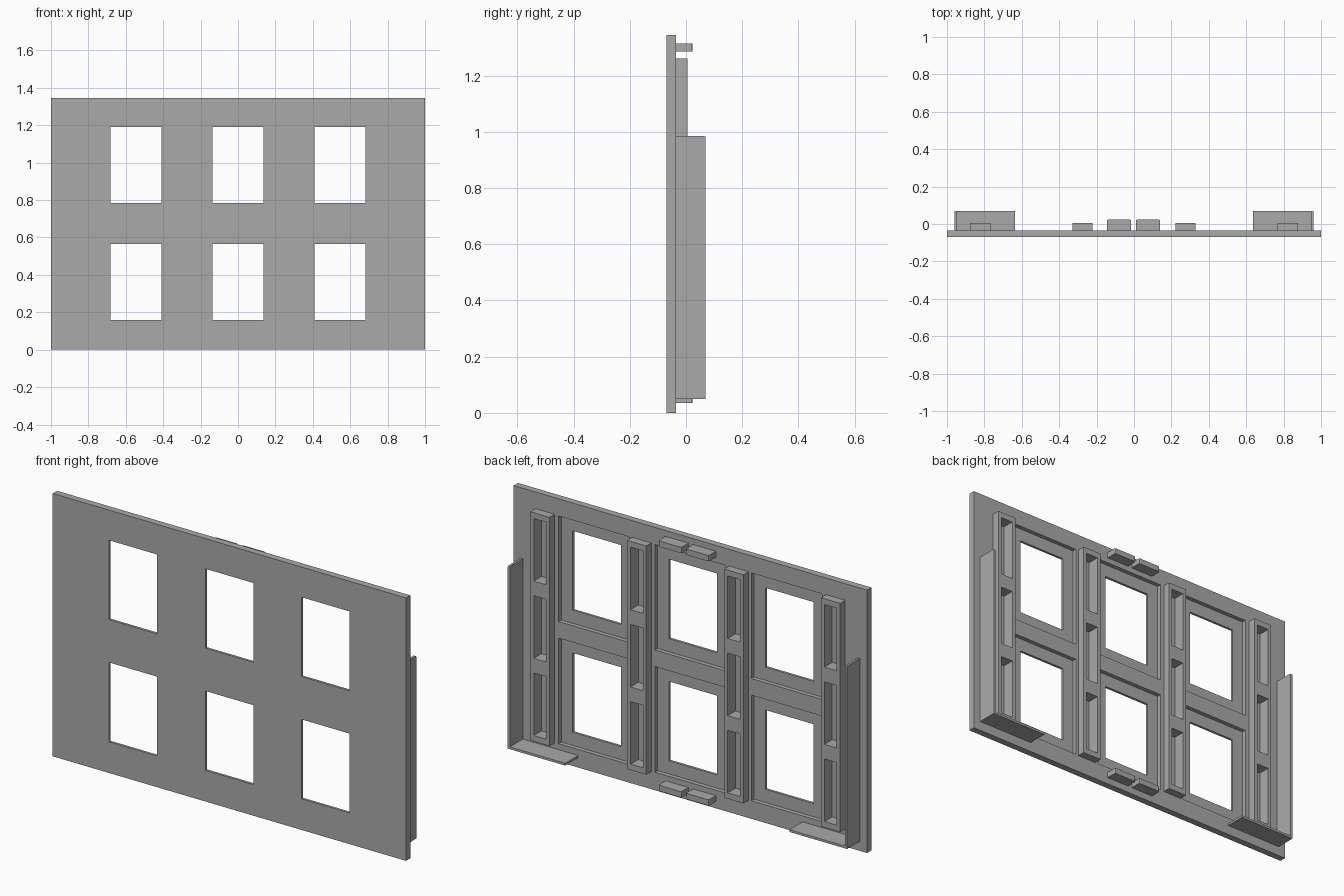
import bpy
import bmesh

cube = bpy.data.objects.get("Cube")
if cube:
    bpy.data.objects.remove(cube, do_unlink=True)

# One plain grey for the whole panel
grey = bpy.data.materials.new("plain_grey")
grey.use_nodes = True
colour = (0.4, 0.4, 0.4, 1)
grey.diffuse_color = colour
grey.node_tree.nodes["Principled BSDF"].inputs["Base Color"].default_value = colour

FRONT, BACK, FLOOR = -0.07, -0.035, -0.057


def boxes(name, bounds, round_axis=None):
    """One object of boxes, each given as (x0, x1, y0, y1, z0, z1).
    round_axis softens the rear edges that run along that axis."""
    bm = bmesh.new()
    for x0, x1, y0, y1, z0, z1 in bounds:
        verts = bmesh.ops.create_cube(bm, size=1)["verts"]
        for v in verts:
            v.co.x = x1 if v.co.x > 0 else x0
            v.co.y = y1 if v.co.y > 0 else y0
            v.co.z = z1 if v.co.z > 0 else z0
        if round_axis is None:
            continue
        soft = []
        for e in {e for v in verts for e in v.link_edges}:
            a, b = e.verts
            rear = min(a.co.y, b.co.y) > y1 - 1e-5
            along = abs(a.co[round_axis] - b.co[round_axis]) > 1e-5
            lower = round_axis == 0 and a.co.z < z1 - 1e-5
            if rear and along and not lower:
                soft.append(e)
        bmesh.ops.bevel(bm, geom=soft, offset=0.006, segments=2,
                        profile=0.5, affect='EDGES')
    mesh = bpy.data.meshes.new(name)
    bm.to_mesh(mesh)
    bm.free()
    mesh.materials.append(grey)
    obj = bpy.data.objects.new(name, mesh)
    bpy.context.collection.objects.link(obj)
    return obj


def cut(target, cutter):
    mod = target.modifiers.new("cut", 'BOOLEAN')
    mod.operation = 'DIFFERENCE'
    mod.solver = 'EXACT'
    mod.object = cutter
    bpy.context.view_layer.objects.active = target
    bpy.ops.object.modifier_apply(modifier=mod.name)


# Layout of windows and ribs
window_centres = [(x, z) for x in (-0.545, 0, 0.545) for z in (0.3625, 0.9875)]
rib_centres = (-0.8225, -0.275, 0.275, 0.8225)
RIB_LOW, RIB_HIGH = 0.09, 1.26
SLOT, PITCH = 0.32, 0.395

# Cutters: wide shallow recesses, window openings, rib slots
recess_cutter = boxes("recess_cutter", [
    (x - 0.2, x + 0.2, FLOOR, 0.1, z - 0.27, z + 0.27) for x, z in window_centres])
window_cutter = boxes("window_cutter", [
    (x - 0.136, x + 0.136, -0.2, 0.2, z - 0.203, z + 0.203) for x, z in window_centres])
slot_cutter = boxes("slot_cutter", [
    (x - 0.035, x + 0.035, FLOOR, 0.1, z, z + SLOT)
    for x in rib_centres
    for z in (RIB_LOW + 0.03 + i * PITCH for i in range(3))])
cutters = (recess_cutter, window_cutter, slot_cutter)

# Wall panel
panel = boxes("wall_panel", [(-1, 1, FRONT, BACK, 0, 1.345)])
for cutter in cutters:
    cut(panel, cutter)

# Slotted upright ribs on the back
for i, x in enumerate(rib_centres):
    rib = boxes(f"rib_{i + 1}", [(x - 0.054, x + 0.054, BACK, 0.006, RIB_LOW, RIB_HIGH)])
    cut(rib, slot_cutter)

for cutter in cutters:
    bpy.data.objects.remove(cutter, do_unlink=True)

# Corner brackets: thin upright flange and floor flange on each side
for side, s in (("left", 1), ("right", -1)):
    def span(a, b):
        return (min(s * a, s * b), max(s * a, s * b))
    boxes(f"{side}_upright_flange",
          [(*span(0.948, 0.96), BACK, 0.07, 0.05, 0.985)], round_axis=0)
    boxes(f"{side}_floor_flange",
          [(*span(0.635, 0.948), BACK, 0.07, 0.05, 0.062)])

# Pairs of clips at the top and bottom centre
for name, z in (("top", 1.285), ("bottom", 0.035)):
    boxes(f"{name}_clips", [
        (x - 0.065, x + 0.065, BACK, 0.023, z, z + 0.03) for x in (-0.08, 0.075)],
        round_axis=2)
